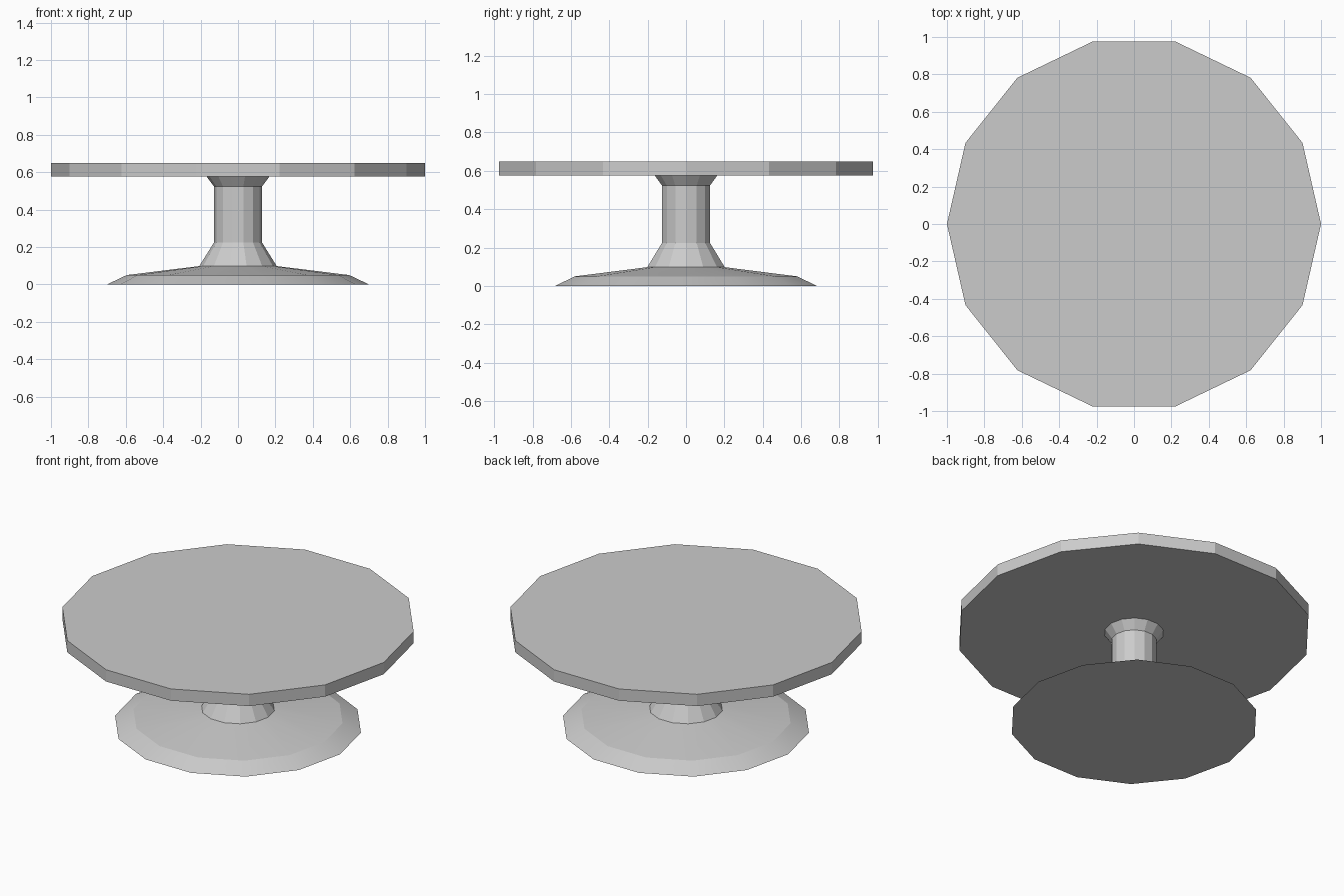
import bpy, bmesh, math

if "Cube" in bpy.data.objects:
    bpy.data.objects.remove(bpy.data.objects["Cube"])

SIDES = 14


def lathe(name, profile, cap_bottom=False, cap_top=False, smooth_angle=None):
    """Turn a (radius, height) profile, bottom to top, into a 14-sided part."""
    bm = bmesh.new()
    rings = []
    for r, z in profile:
        rings.append([bm.verts.new((r * math.cos(2 * math.pi * i / SIDES),
                                    r * math.sin(2 * math.pi * i / SIDES), z))
                      for i in range(SIDES)])
    for low, high in zip(rings, rings[1:]):
        for i in range(SIDES):
            j = (i + 1) % SIDES
            bm.faces.new((low[i], low[j], high[j], high[i]))
    if cap_bottom:
        bm.faces.new(rings[0][::-1])
    if cap_top:
        bm.faces.new(rings[-1])
    mesh = bpy.data.meshes.new(name)
    bm.to_mesh(mesh)
    bm.free()
    obj = bpy.data.objects.new(name, mesh)
    bpy.context.collection.objects.link(obj)
    if smooth_angle:
        bpy.ops.object.select_all(action='DESELECT')
        obj.select_set(True)
        bpy.context.view_layer.objects.active = obj
        bpy.ops.object.shade_smooth_by_angle(angle=math.radians(smooth_angle))
    return obj


# Flared foot
lathe("base", [(0.70, 0.0), (0.595, 0.05), (0.207, 0.098)],
      cap_bottom=True, smooth_angle=15)

# Narrow stem, flared at both ends
lathe("stem", [(0.207, 0.098), (0.128, 0.225), (0.128, 0.523), (0.168, 0.577)])

# Flat plate on top
lathe("plate", [(1.0, 0.577), (1.0, 0.65)], cap_bottom=True, cap_top=True)
